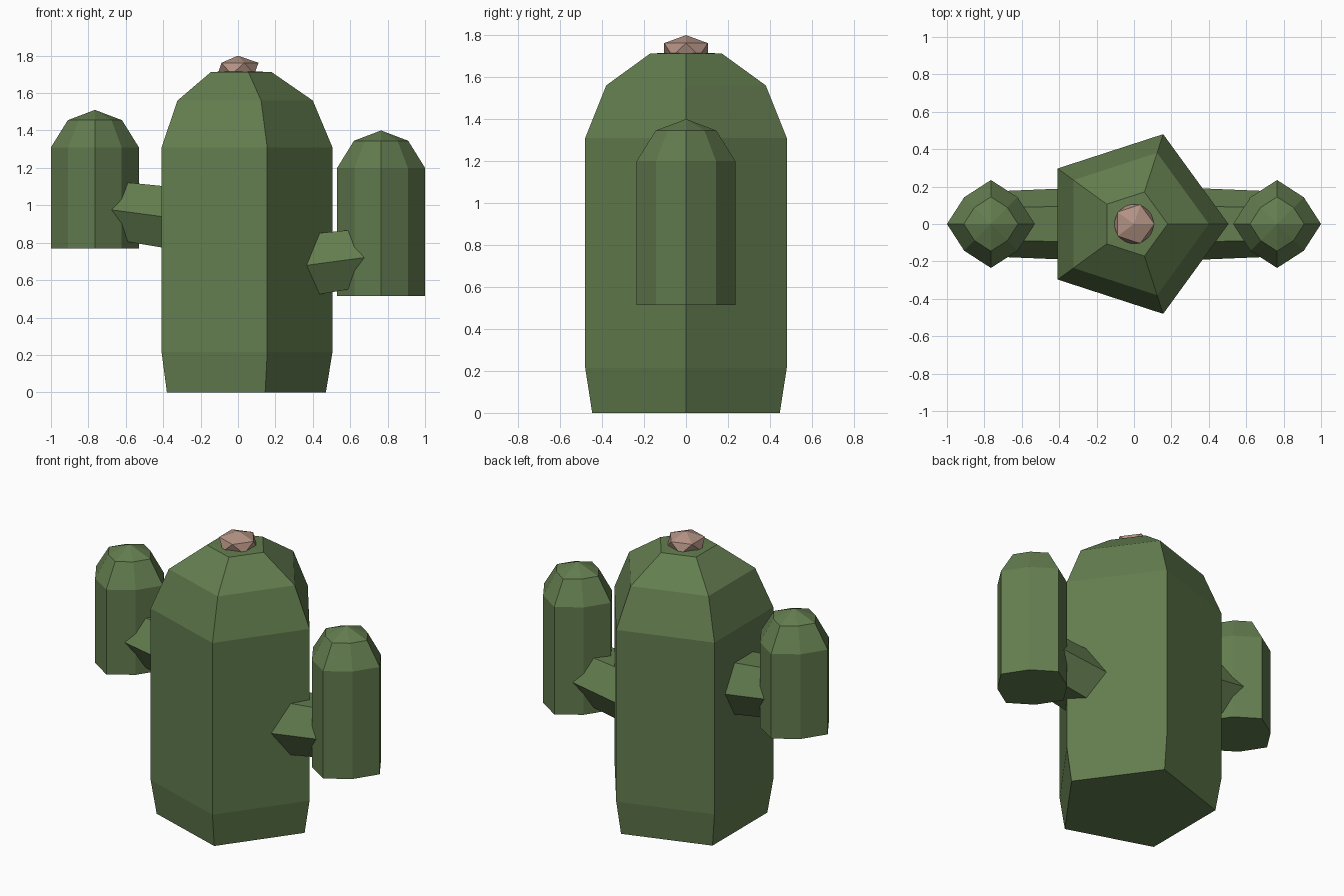
import bpy, bmesh
from math import cos, sin, tau
from mathutils import Vector, Matrix

cube = bpy.data.objects.get("Cube")
if cube:
    bpy.data.objects.remove(cube)


def make_material(name, rgb):
    mat = bpy.data.materials.new(name)
    mat.use_nodes = True
    color = (*rgb, 1)
    mat.diffuse_color = color
    mat.node_tree.nodes["Principled BSDF"].inputs["Base Color"].default_value = color
    return mat


green = make_material("cactus_green", (0.125, 0.205, 0.078))
pink = make_material("dusty_pink", (0.45, 0.29, 0.23))


def finish(name, bm, mat):
    bmesh.ops.recalc_face_normals(bm, faces=bm.faces)
    mesh = bpy.data.meshes.new(name)
    bm.to_mesh(mesh)
    bm.free()
    mesh.materials.append(mat)
    obj = bpy.data.objects.new(name, mesh)
    bpy.context.collection.objects.link(obj)
    return obj


def lathe(name, sides, profile, apex=None, pinch=1.0, place=Matrix()):
    """Stack rings of (radius, height); pinch narrows every second corner."""
    bm = bmesh.new()
    rings = []
    for r, z in profile:
        ring = []
        for i in range(sides):
            a = tau * i / sides
            s = r * (pinch if i % 2 else 1)
            ring.append(bm.verts.new(place @ Vector((s * cos(a), s * sin(a), z))))
        rings.append(ring)
    for low, high in zip(rings, rings[1:]):
        for i in range(sides):
            j = (i + 1) % sides
            bm.faces.new((low[i], low[j], high[j], high[i]))
    bm.faces.new(rings[0])
    if apex is None:
        bm.faces.new(rings[-1])
    else:
        tip = bm.verts.new(place @ Vector((0, 0, apex)))
        for i in range(sides):
            bm.faces.new((rings[-1][i], rings[-1][(i + 1) % sides], tip))
    return finish(name, bm, green)


# Five-sided trunk with a faceted dome
lathe("trunk", 5, [(0.47, 0), (0.505, 0.215), (0.505, 1.31), (0.40, 1.56), (0.18, 1.712)],
      apex=1.72)

# Each arm: an upright eight-sided column and a tapered six-sided branch
for side, label, base, shoulder, branch_z in ((1, "left", 0.515, 1.20, 0.657),
                                              (-1, "right", 0.77, 1.31, 0.912)):
    lathe(label + "_arm", 8,
          [(0.235, base), (0.235, shoulder), (0.145, shoulder + 0.145)],
          apex=shoulder + 0.2, pinch=0.86,
          place=Matrix.Translation((side * 0.765, 0, 0)))
    start = Vector((side * 0.2, 0, branch_z))
    axis = Vector((side * 0.56, 0, 0.075))
    along = axis.normalized()
    across = Vector((0, 1, 0))
    frame = Matrix((across, along.cross(across), along)).transposed().to_4x4()
    lathe(label + "_branch", 6, [(0.197, 0), (0.174, axis.length)],
          place=Matrix.Translation(start) @ frame)

# Squashed blossom on the crown
bm = bmesh.new()
bmesh.ops.create_icosphere(bm, subdivisions=1, radius=1)
bmesh.ops.scale(bm, vec=(0.122, 0.122, 0.069), verts=bm.verts)
bmesh.ops.translate(bm, vec=(0, 0, 1.731), verts=bm.verts)
finish("blossom", bm, pink)
